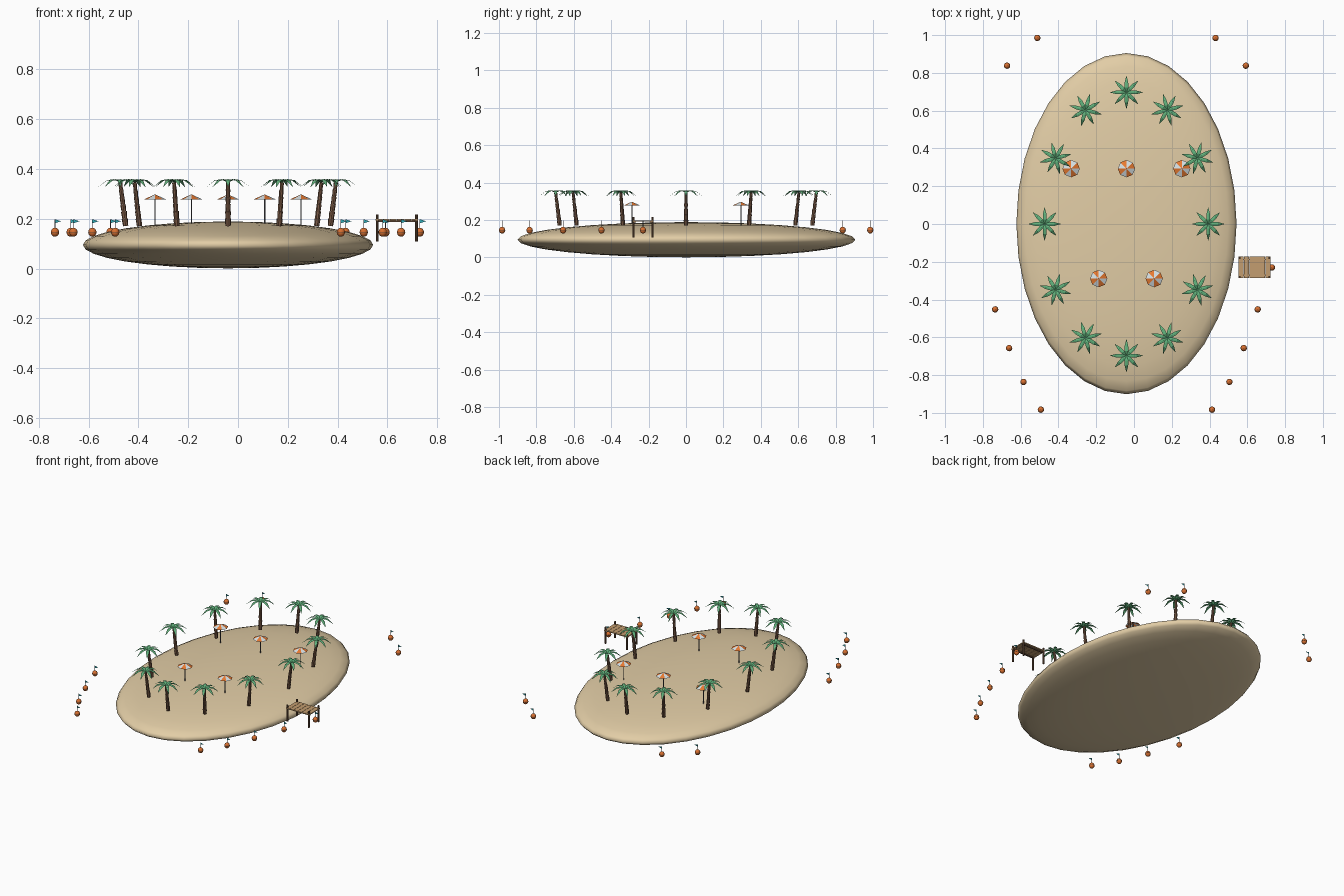
import bpy, bmesh, math
from mathutils import Vector, Matrix

if "Cube" in bpy.data.objects:
    bpy.data.objects.remove(bpy.data.objects["Cube"], do_unlink=True)


def material(name, r, g, b):
    m = bpy.data.materials.new(name)
    m.use_nodes = True
    m.diffuse_color = (r, g, b, 1)
    m.node_tree.nodes["Principled BSDF"].inputs["Base Color"].default_value = (r, g, b, 1)
    return m


SAND = material("sand", 0.76, 0.61, 0.38)
BARK = material("palm bark", 0.21, 0.11, 0.065)
LEAF = material("palm green", 0.12, 0.44, 0.2)
ORANGE = material("canopy orange", 0.8, 0.19, 0.03)
WHITE = material("canopy white", 0.72, 0.8, 0.83)
POLE = material("pole grey", 0.13, 0.13, 0.14)
PLANK = material("plank wood", 0.55, 0.34, 0.16)
TIMBER = material("dark timber", 0.15, 0.08, 0.045)
BUOY = material("buoy orange", 0.68, 0.16, 0.03)
TEAL = material("flag teal", 0.03, 0.4, 0.46)


def finish(name, bm, mats, smooth=False):
    bmesh.ops.recalc_face_normals(bm, faces=bm.faces)
    me = bpy.data.meshes.new(name)
    bm.to_mesh(me)
    bm.free()
    for m in mats:
        me.materials.append(m)
    ob = bpy.data.objects.new(name, me)
    bpy.context.collection.objects.link(ob)
    for p in me.polygons:
        p.use_smooth = smooth
    return ob


def instance(source, name, loc, turn=0.0):
    ob = bpy.data.objects.new(name, source.data)
    ob.location = loc
    ob.rotation_euler.z = turn
    bpy.context.collection.objects.link(ob)


def cone(bm, r1, r2, z1, z2, sides, x=0.0, y=0.0, tilt=0.0):
    bmesh.ops.create_cone(
        bm, cap_ends=True, segments=sides, radius1=r1, radius2=r2, depth=z2 - z1,
        matrix=Matrix.Translation((x, y, (z1 + z2) / 2)) @ Matrix.Rotation(tilt, 4, "Y"))


def box(bm, centre, size):
    bmesh.ops.create_cube(bm, size=1, matrix=Matrix.Translation(centre)
                          @ Matrix.Diagonal((*size, 1)))


CX = -0.04

# Sand island: flattened ellipsoid
bm = bmesh.new()
bmesh.ops.create_uvsphere(bm, u_segments=32, v_segments=16, radius=1,
                          matrix=Matrix.Translation((CX, 0.002, 0.095))
                          @ Matrix.Diagonal((0.583, 0.903, 0.094, 1)))
finish("sand_island", bm, [SAND], True)

# Palm trunk: stacked flared rings leaning outward (+x), origin under the crown
bm = bmesh.new()
RINGS, LEAN, HEIGHT = 6, 0.022, 0.175
for i in range(RINGS):
    r = 0.0125 - 0.0008 * i
    z = HEIGHT * i / RINGS
    cone(bm, r * 0.85, r, z, z + HEIGHT / RINGS, 8,
         x=LEAN * ((i + 0.5) / RINGS - 1), tilt=LEAN / HEIGHT)
bm.faces.ensure_lookup_table()
trunk_mesh = finish("palm_trunk", bm, [BARK])

# Palm crown: folded fronds arching out and down
bm = bmesh.new()
FRONDS = 8
# distance out, height, half width
frond = [(0.0, 0.0, 0.003), (0.025, 0.012, 0.01), (0.053, 0.008, 0.0095), (0.087, -0.019, 0.0005)]
for k in range(FRONDS):
    rot = Matrix.Rotation(2 * math.pi * k / FRONDS, 3, "Z")
    rows = [[bm.verts.new(rot @ Vector((d, s * w, h - abs(s) * w * 0.22))) for s in (-1, 0, 1)]
            for d, h, w in frond]
    for a, b in zip(rows, rows[1:]):
        for j in (0, 1):
            bm.faces.new((a[j], b[j], b[j + 1], a[j + 1]))
crown_mesh = finish("palm_crown", bm, [LEAF])

# Ring of palms
trunk_mesh.location = (CX + 0.433, 0, 0.171)
crown_mesh.location = (CX + 0.433, 0, 0.347)
for i in range(1, 12):
    a = i * math.pi / 6
    x, y = CX + 0.433 * math.cos(a), 0.697 * math.sin(a)
    instance(trunk_mesh, f"palm_trunk_{i}", (x, y, 0.171), a)
    instance(crown_mesh, f"palm_crown_{i}", (x, y, 0.347), a)

# Beach umbrella: striped eight-sided canopy on a thin pole
bm = bmesh.new()
apex = bm.verts.new((0, 0, 0.298))
rim = [bm.verts.new((0.046 * math.cos(k * math.pi / 4), 0.046 * math.sin(k * math.pi / 4), 0.277))
       for k in range(8)]
for k in range(8):
    bm.faces.new((apex, rim[k], rim[(k + 1) % 8])).material_index = k % 2
canopy = finish("umbrella_canopy", bm, [ORANGE, WHITE])
bm = bmesh.new()
cone(bm, 0.0025, 0.0025, 0.17, 0.297, 8)
pole = finish("umbrella_pole", bm, [POLE])
spots = [(CX, 0.293), (CX - 0.293, 0.293), (CX + 0.293, 0.293), (CX - 0.147, -0.289), (CX + 0.147, -0.289)]
canopy.location = pole.location = (*spots[0], 0)
for i, (x, y) in enumerate(spots[1:], 1):
    instance(canopy, f"umbrella_canopy_{i}", (x, y, 0))
    instance(pole, f"umbrella_pole_{i}", (x, y, 0))

# Jetty: planks, side bearers and four posts
JX, JY = 0.638, -0.23
bm = bmesh.new()
for i in range(6):
    box(bm, (JX + (i - 2.5) * 0.0287, JY, 0.196), (0.0268, 0.114, 0.006))
finish("jetty_planks", bm, [PLANK])
bm = bmesh.new()
for s in (-1, 1):
    box(bm, (JX, JY + s * 0.042, 0.19), (0.165, 0.007, 0.007))
finish("jetty_bearers", bm, [TIMBER])
bm = bmesh.new()
for sx in (-1, 1):
    for sy in (-1, 1):
        cone(bm, 0.0055, 0.0055, 0.108, 0.217, 8, JX + sx * 0.079, JY + sy * 0.05)
finish("jetty_posts", bm, [TIMBER])

# Marker buoy: float with a waist band, mast and pennant
bm = bmesh.new()
bmesh.ops.create_uvsphere(bm, u_segments=16, v_segments=10, radius=0.0165,
                          matrix=Matrix.Diagonal((1, 1, 1.1, 1)))
buoy = finish("buoy_float", bm, [BUOY], True)
bm = bmesh.new()
cone(bm, 0.0168, 0.0168, -0.0015, 0.0015, 16)
band = finish("buoy_band", bm, [TIMBER])
bm = bmesh.new()
cone(bm, 0.0015, 0.0015, 0.012, 0.052, 6)
mast = finish("buoy_mast", bm, [POLE])
bm = bmesh.new()
bm.faces.new([bm.verts.new(p) for p in ((0, 0, 0.052), (0, 0, 0.036), (0.024, 0, 0.044))])
flag = finish("buoy_flag", bm, [TEAL])

places = [(CX + s * dx, y) for s in (-1, 1) for dx, y in
          ((0.472, 0.985), (0.632, 0.838), (0.695, -0.452), (0.621, -0.657), (0.545, -0.836), (0.453, -0.983))]
for part in (buoy, band, mast, flag):
    part.location = (0.73, JY, 0.146)
    for i, (x, y) in enumerate(places, 1):
        instance(part, f"{part.name}_{i}", (x, y, 0.146))
